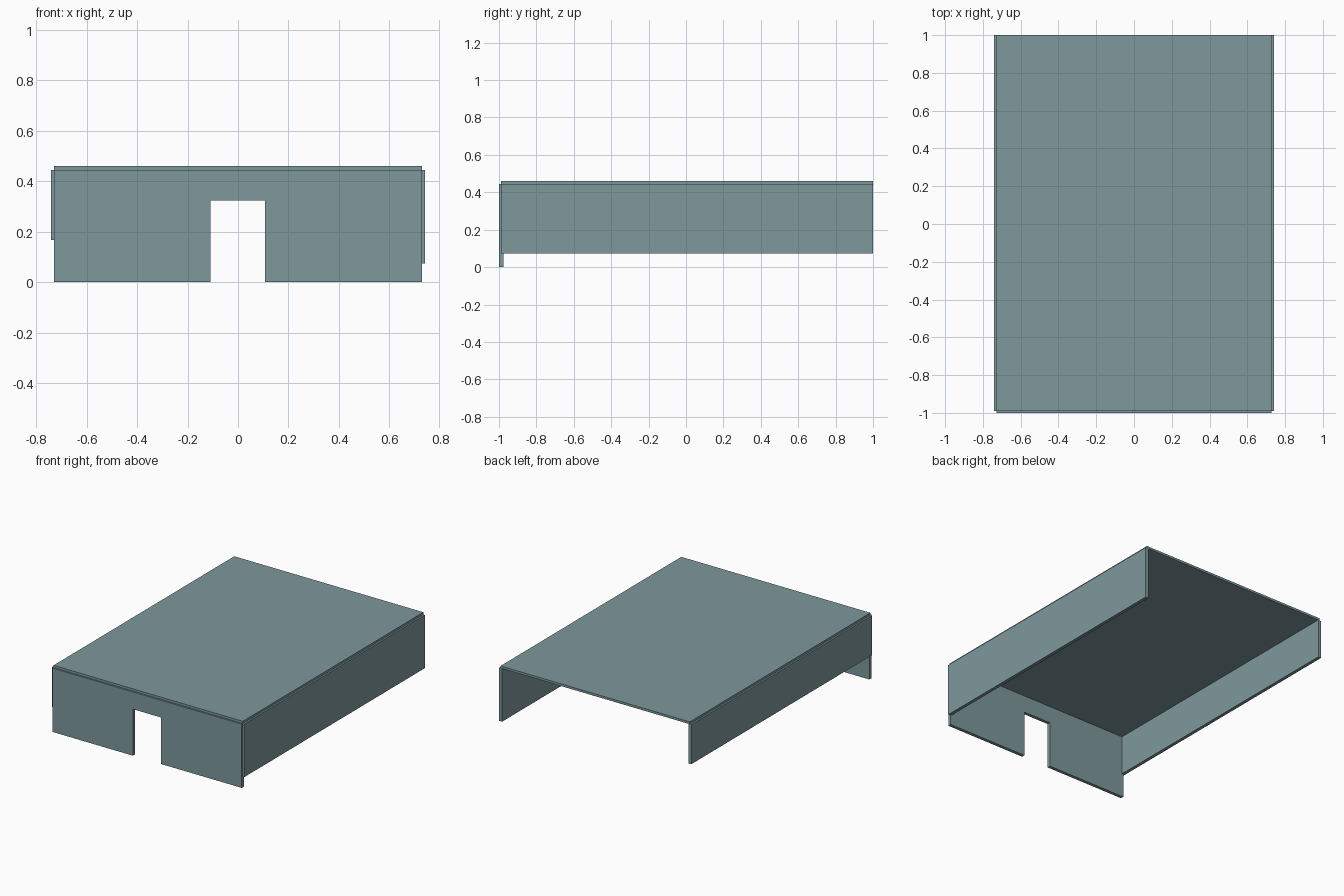
import bpy

if "Cube" in bpy.data.objects:
    bpy.data.objects.remove(bpy.data.objects["Cube"])

# Blue-grey sheet colour
mat = bpy.data.materials.new("blue_grey")
mat.diffuse_color = (0.208, 0.314, 0.335, 1)
mat.use_nodes = True
mat.node_tree.nodes["Principled BSDF"].inputs["Base Color"].default_value = mat.diffuse_color


def box(name, x, y, z):
    """Axis-aligned box from (min, max) ranges."""
    bpy.ops.mesh.primitive_cube_add(size=1, location=[(a + b) / 2 for a, b in (x, y, z)])
    ob = bpy.context.object
    ob.name = name
    ob.scale = [b - a for a, b in (x, y, z)]
    bpy.ops.object.transform_apply(location=False, rotation=False, scale=True)
    ob.data.materials.append(mat)
    return ob


HALF, OUT, INN = 0.729, 0.741, 0.718   # slab half width, side wall faces
UNDER, TOP = 0.444, 0.46               # underside and top of the roof slab
FRONT = (-1, -0.977)                   # front wall thickness

# Roof slab
box("roof_slab", (-HALF, HALF), (-0.989, 1), (UNDER, TOP))

# Side walls, hanging to different depths
box("left_wall", (-OUT, -INN), (-0.989, 1), (0.168, UNDER))
box("right_wall", (INN, OUT), (-0.989, 1), (0.074, UNDER))

# Front wall: two panels and a lintel over the doorway
box("front_panel_left", (-HALF, -0.11), FRONT, (0, UNDER))
box("front_panel_right", (0.107, HALF), FRONT, (0, UNDER))
box("door_lintel", (-0.11, 0.107), FRONT, (0.324, UNDER))
